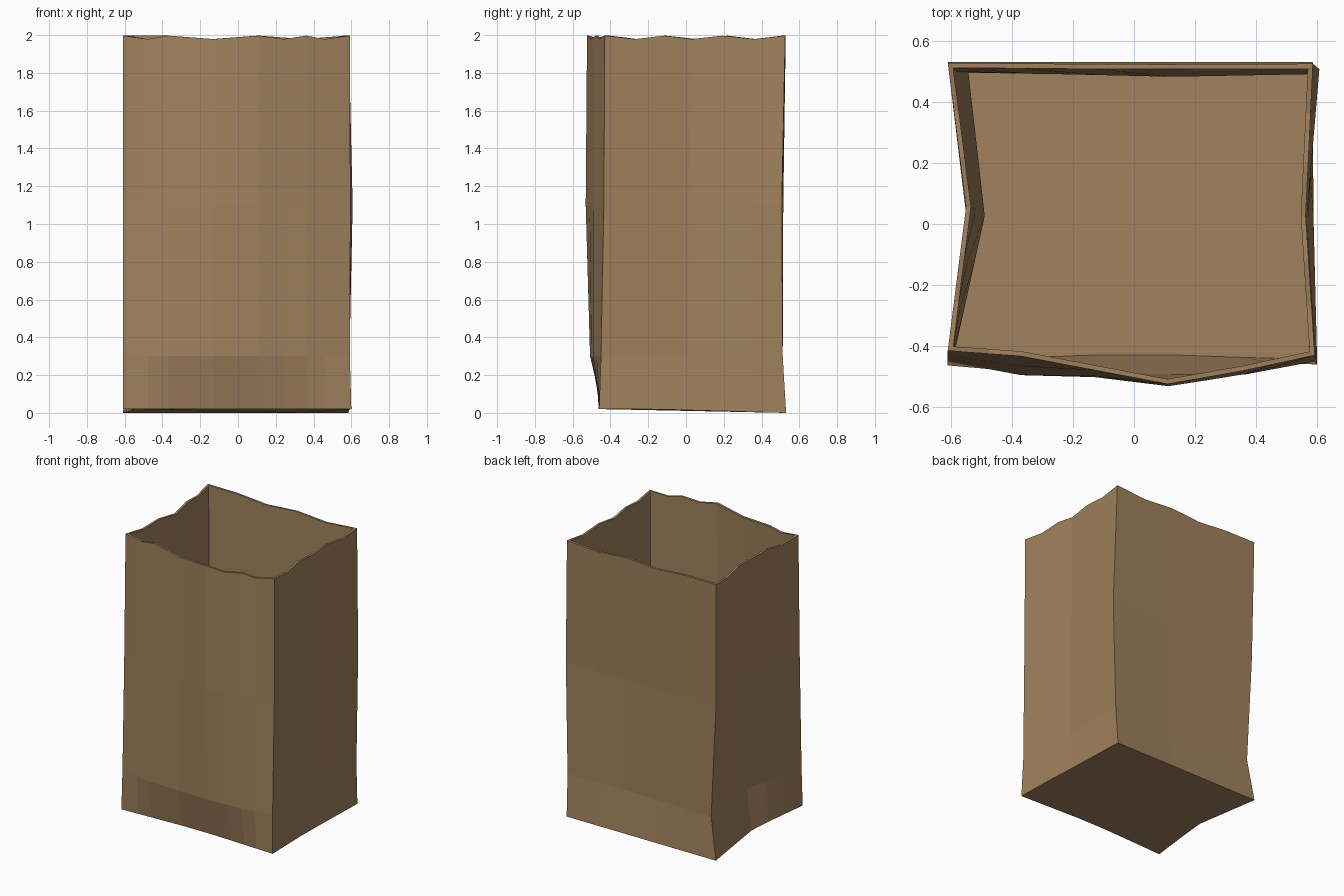
import bpy
import bmesh
from mathutils import Vector

cube = bpy.data.objects.get("Cube")
if cube:
    bpy.data.objects.remove(cube, do_unlink=True)

# Kraft paper
paper = bpy.data.materials.new("kraft_paper")
paper.use_nodes = True
paper_colour = (0.35, 0.22, 0.11, 1)
paper.diffuse_color = paper_colour
paper.node_tree.nodes["Principled BSDF"].inputs["Base Color"].default_value = paper_colour


def sample(keys, t):
    """Piecewise linear value at t from a list of (t, value) keys."""
    for (t0, v0), (t1, v1) in zip(keys, keys[1:]):
        if t <= t1:
            return v0 + (v1 - v0) * (t - t0) / (t1 - t0)
    return keys[-1][1]


def crease(at, depth):
    """Side profile with a single fold."""
    return [(0, 0), (at, depth), (1, 0)]


# Fold positions along each side: front, +x gusset, back, -x gusset
folds = [
    [0, .11, .2, .4, .6, .71, .81, .89],
    [0, .17, .33, .48, .65, .83],
    [0, .2, .4, .6, .8],
    [0, .17, .33, .5, .67, .83],
]

# Levels: height, corners counter-clockwise from front -x, bulge of each side
levels = [
    (0.0, [(-.61, -.463), (.6, -.46), (.585, .53), (-.61, .53)],
     [crease(.5, -.025), crease(.5, -.005), crease(.5, 0), crease(.5, -.06)]),
    (0.3, [(-.61, -.45), (.592, -.45), (.59, .512), (-.56, .512)],
     [[(0, 0), (.2, .045), (.6, .058), (.8, .045), (1, 0)],
      crease(.48, -.02), crease(.4, -.012), crease(.5, -.08)]),
    (1.1, [(-.61, -.43), (.595, -.435), (.607, .507), (-.6, .515)],
     [[(0, 0), (.2, .035), (.6, .098), (.8, .06), (1, 0)],
      crease(.48, -.035), crease(.4, -.012), crease(.5, -.07)]),
    (1.985, [(-.61, -.415), (.592, -.43), (.586, .525), (-.61, .528)],
     [[(0, 0), (.2, .015), (.6, .1), (.8, .055), (1, 0)],
      crease(.48, -.027), crease(.5, -.004), crease(.5, -.06)]),
]

bm = bmesh.new()
rings = []
for height, corners, bulges in levels:
    ring = []
    for side in range(4):
        a = Vector(corners[side])
        b = Vector(corners[(side + 1) % 4])
        along = (b - a).normalized()
        outward = Vector((along.y, -along.x))
        for i, t in enumerate(folds[side]):
            p = a.lerp(b, t) + outward * sample(bulges[side], t)
            z = height
            if height == levels[-1][0]:      # wavy torn rim
                z += .012 if i % 2 == 0 else -.006
            elif height == 0:                # base rises towards the front
                z = .02 * min(1, max(0, (.53 - p.y) / .7))
            ring.append(bm.verts.new((p.x, p.y, z)))
    rings.append(ring)

# Walls and base
for low, high in zip(rings, rings[1:]):
    for i in range(len(low)):
        j = (i + 1) % len(low)
        bm.faces.new((low[i], low[j], high[j], high[i]))
bm.faces.new(list(reversed(rings[0])))

mesh = bpy.data.meshes.new("paper_bag")
bm.to_mesh(mesh)
bm.free()
mesh.materials.append(paper)
bag = bpy.data.objects.new("paper_bag", mesh)
bpy.context.collection.objects.link(bag)

# Paper thickness, grown inwards
wall = bag.modifiers.new("paper_thickness", "SOLIDIFY")
wall.thickness = 0.016
wall.offset = -1
wall.use_even_offset = True
